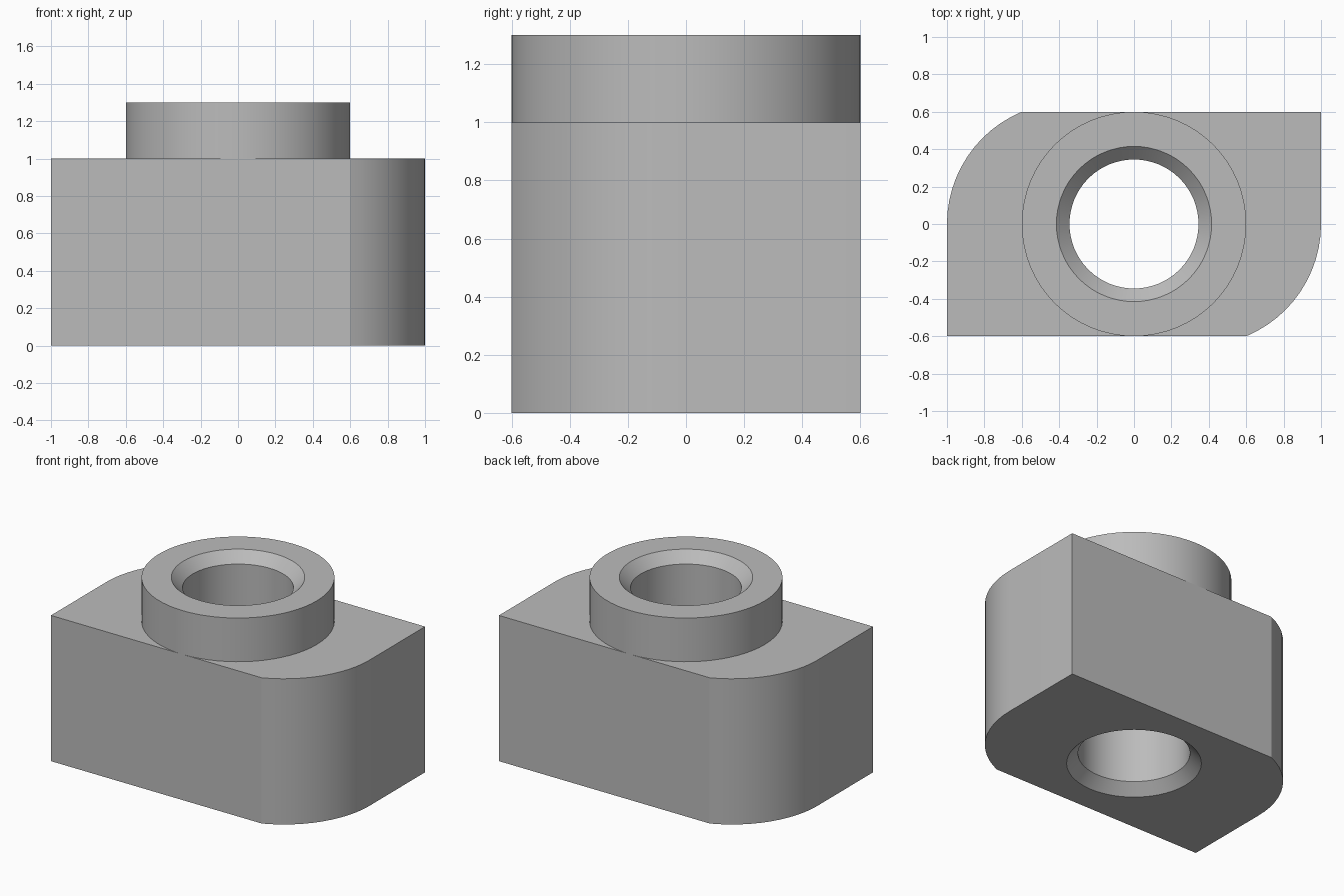
import bpy, bmesh
from math import sin, cos, pi, radians, atan2

cube = bpy.data.objects.get("Cube")
if cube:
    bpy.data.objects.remove(cube, do_unlink=True)

GREY = (0.5, 0.5, 0.5, 1)
grey = bpy.data.materials.new("plain grey")
grey.use_nodes = True
grey.diffuse_color = GREY
grey.node_tree.nodes["Principled BSDF"].inputs["Base Color"].default_value = GREY

BODY_TOP, TOP = 1.0, 1.3
HALF_DEPTH = 0.6
BORE, RIM, CHAMFER = 0.345, 0.415, 0.07
SEGMENTS = 64


def finish(name, bm):
    bmesh.ops.recalc_face_normals(bm, faces=bm.faces)
    mesh = bpy.data.meshes.new(name)
    bm.to_mesh(mesh)
    bm.free()
    mesh.materials.append(grey)
    obj = bpy.data.objects.new(name, mesh)
    bpy.context.collection.objects.link(obj)
    return obj


def prism(name, outline, z0, z1):
    bm = bmesh.new()
    base = bm.faces.new([bm.verts.new((x, y, z0)) for x, y in outline])
    top = bmesh.ops.extrude_face_region(bm, geom=[base], use_keep_orig=True)["geom"]
    bmesh.ops.translate(bm, vec=(0, 0, z1 - z0),
                        verts=[v for v in top if isinstance(v, bmesh.types.BMVert)])
    return finish(name, bm)


def lathe(name, profile, cap=False):
    """Turn (radius, height) points about z; optionally close both ends."""
    bm = bmesh.new()
    rings = [[bm.verts.new((r * cos(2 * pi * i / SEGMENTS), r * sin(2 * pi * i / SEGMENTS), z))
              for i in range(SEGMENTS)] for r, z in profile]
    for a, b in zip(rings, rings[1:]):
        for i in range(SEGMENTS):
            j = (i + 1) % SEGMENTS
            bm.faces.new((a[i], a[j], b[j], b[i]))
    if cap:
        bm.faces.new(rings[0])
        bm.faces.new(rings[-1])
    return finish(name, bm)


def smooth(obj):
    bpy.ops.object.select_all(action="DESELECT")
    obj.select_set(True)
    bpy.context.view_layer.objects.active = obj
    bpy.ops.object.shade_smooth_by_angle(angle=radians(20))


# Body: a block with two opposite corners rounded, symmetric by a half turn
ARC_R = 0.65
ARC_X = 1 - ARC_R
sweep = atan2(HALF_DEPTH, 0.6 - ARC_X)
STEPS = 12
half = [(-1, -HALF_DEPTH)]
for i in range(STEPS + 1):
    a = -sweep * (1 - i / STEPS)
    half.append((ARC_X + ARC_R * cos(a), ARC_R * sin(a)))
body = prism("body", half + [(-x, -y) for x, y in half], 0, BODY_TOP)

# Bore through the body, flared at the bottom
cutter = lathe("bore_cutter", [(RIM + CHAMFER, -CHAMFER), (BORE, CHAMFER),
                               (BORE, BODY_TOP + 0.2)], cap=True)
cutter.data.vertices.foreach_get  # keep mesh reference alive
for v in cutter.data.vertices:
    if v.co.z < 0:
        v.co.x *= (2 * RIM - BORE) / (RIM + CHAMFER)
        v.co.y *= (2 * RIM - BORE) / (RIM + CHAMFER)
cutter.hide_render = True
cut = body.modifiers.new("bore", "BOOLEAN")
cut.operation, cut.solver, cut.object = "DIFFERENCE", "EXACT", cutter
bpy.context.view_layer.objects.active = body
bpy.ops.object.modifier_apply(modifier="bore")
bpy.data.objects.remove(cutter, do_unlink=True)

# Collar: ring on top with a chamfered mouth, continuing the bore
collar = lathe("collar", [(HALF_DEPTH, BODY_TOP), (HALF_DEPTH, TOP), (RIM, TOP),
                          (BORE, TOP - CHAMFER), (BORE, BODY_TOP)])

for part in (body, collar):
    smooth(part)
